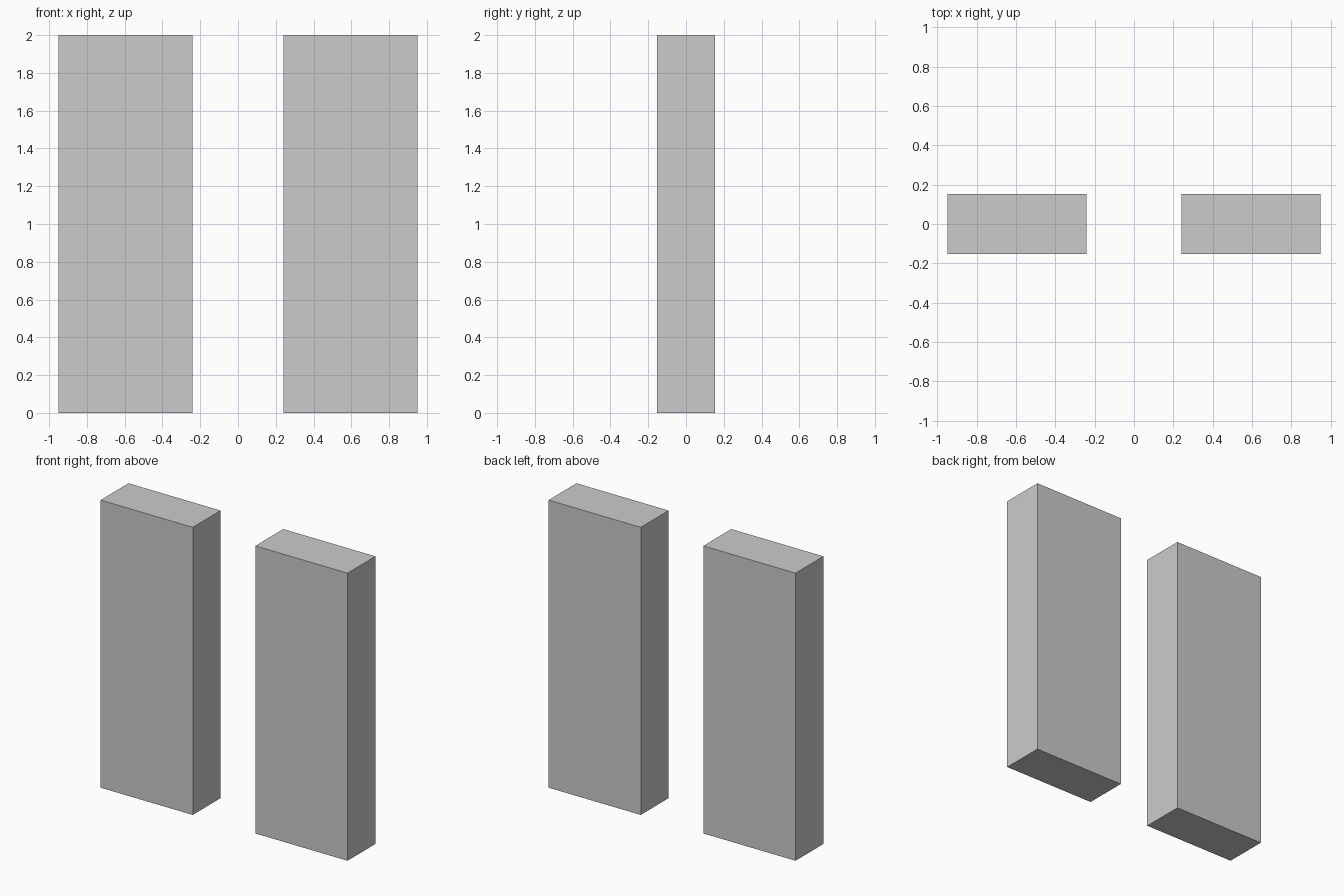
import bpy

if "Cube" in bpy.data.objects:
    bpy.data.objects.remove(bpy.data.objects["Cube"])

INNER, OUTER = 0.241, 0.95   # x extent of each slab
DEPTH, HEIGHT = 0.306, 2.0


def slab(name, side):
    """Upright rectangular slab on one side of the centre gap."""
    x = side * (INNER + OUTER) / 2
    bpy.ops.mesh.primitive_cube_add(size=1, location=(x, 0, HEIGHT / 2))
    ob = bpy.context.object
    ob.name = name
    ob.scale = (OUTER - INNER, DEPTH, HEIGHT)
    bpy.ops.object.transform_apply(location=False, rotation=False, scale=True)
    return ob


# Two matching slabs
for name, side in (("left_slab", -1), ("right_slab", 1)):
    slab(name, side)
